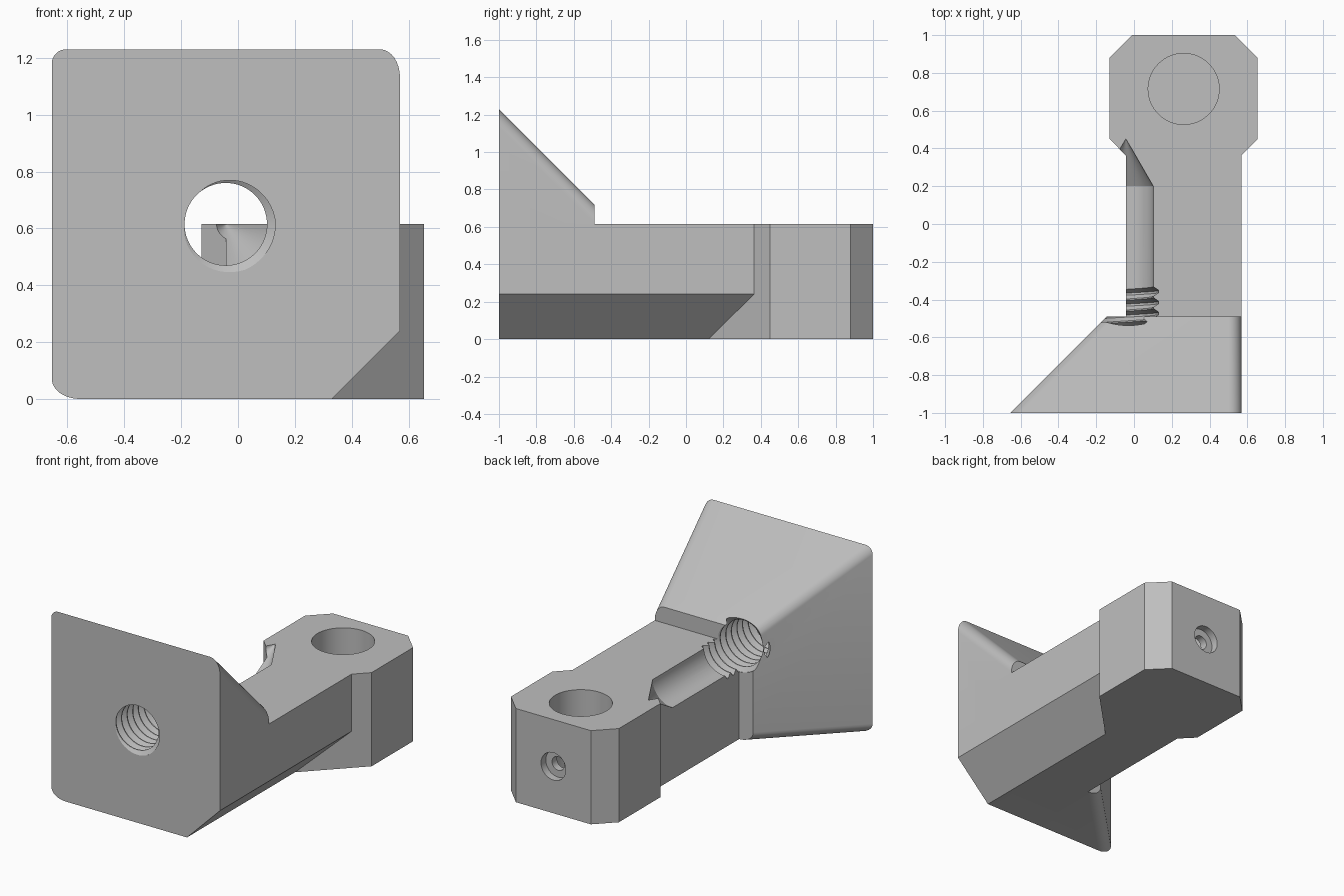
import bpy, bmesh, math
from mathutils import Vector

default = bpy.data.objects.get("Cube")
if default:
    bpy.data.objects.remove(default, do_unlink=True)

grey = bpy.data.materials.new("plain grey")
grey.use_nodes = True
colour = (0.52, 0.52, 0.52, 1)
grey.diffuse_color = colour
grey.node_tree.nodes["Principled BSDF"].inputs["Base Color"].default_value = colour

RIGHT, INNER, TOP = 0.57, -0.043, 0.615      # arm sides and height
CHAMFER = [(0.33, 0), (RIGHT, 0.24)]         # cut along the lower right edge
HEAD_X, HOLE_Y = 0.263, 0.715                # centre of the head and its socket


def finish(name, bm):
    bmesh.ops.recalc_face_normals(bm, faces=bm.faces[:])
    mesh = bpy.data.meshes.new(name)
    bm.to_mesh(mesh)
    bm.free()
    mesh.materials.append(grey)
    obj = bpy.data.objects.new(name, mesh)
    bpy.context.collection.objects.link(obj)
    return obj


def loft(name, rings):
    """Closed solid through rings of equal length."""
    bm = bmesh.new()
    rows = [[bm.verts.new(p) for p in ring] for ring in rings]
    n = len(rows[0])
    for a, b in zip(rows, rows[1:]):
        for i in range(n):
            j = (i + 1) % n
            bm.faces.new((a[i], a[j], b[j], b[i]))
    bm.faces.new(rows[0])
    bm.faces.new(rows[-1])
    return finish(name, bm)


def turned(name, centre, axis, profile, n=64):
    """Solid of revolution along y or z from (position, radius) pairs."""
    rings = []
    for pos, r in profile:
        ring = []
        for i in range(n):
            t = math.tau * i / n
            u, v = centre[0] + r * math.cos(t), centre[1] + r * math.sin(t)
            ring.append((u, pos, v) if axis == "y" else (u, v, pos))
        rings.append(ring)
    return loft(name, rings)


def helix_cutter(name, cx, cz, start, end, pitch, root, crest, n=48):
    """Screw-shaped solid whose ridges cut the thread grooves."""
    profile = [(0, root), (0.4, crest), (0.6, crest), (1, root)]
    steps = len(profile) - 1
    turns = int((end - start) / pitch)
    bm = bmesh.new()
    rows = []
    for k in range(turns * steps + 1):
        frac, r = profile[k % steps]
        row = []
        for j in range(n):
            t = math.tau * j / n
            y = end - turns * pitch + pitch * (k // steps + frac + j / n - 1)
            row.append(bm.verts.new((cx + r * math.cos(t), y, cz + r * math.sin(t))))
        rows.append(row)

    def at(k, j):
        return rows[k][j] if j < n else rows[k + steps][0]

    last = len(rows) - 1
    for k in range(last):
        for j in range(n):
            if j == n - 1 and k + 1 + steps > last:
                continue
            bm.faces.new((at(k, j), at(k, j + 1), at(k + 1, j + 1), at(k + 1, j)))
    # End caps follow the spiral rim and the seam
    low = rows[0] + [rows[k][0] for k in range(steps, 0, -1)]
    high = rows[last] + [rows[k][n - 1] for k in range(last - steps, last)]
    for rim in (low, high):
        mid = sum((v.co.y for v in rim), 0.0) / len(rim)
        hub = bm.verts.new((cx, mid, cz))
        for i, v in enumerate(rim):
            bm.faces.new((v, rim[(i + 1) % len(rim)], hub))
    return finish(name, bm)


def combine(target, tool, operation):
    mod = target.modifiers.new(operation.lower(), "BOOLEAN")
    mod.operation, mod.solver, mod.object = operation, "EXACT", tool
    bpy.context.view_layer.objects.active = target
    bpy.ops.object.modifier_apply(modifier=mod.name)
    bpy.data.objects.remove(tool, do_unlink=True)


def corner(x, z, sx, sz, a, b, start, n=8):
    """Quarter-ellipse fillet, starting at the given angle."""
    cx, cz = x - sx * a, z - sz * b
    angles = [math.radians(start + 90 * i / n) for i in range(n + 1)]
    return [(cx + a * math.cos(t), cz + b * math.sin(t)) for t in angles]


def flange_ring(y, left, top):
    pts = corner(left, 0, -1, -1, 0.1, 0.07, 180) + CHAMFER
    pts += corner(RIGHT, top, 1, 1, 0.07, 0.1, 0)
    pts += corner(left, top, -1, 1, 0.05, 0.05, 90)
    return [(x, y, z) for x, z in pts]


# Tapered front flange
body = loft("mounting_bracket", [flange_ring(-1, -0.655, 1.23),
                                 flange_ring(-0.49, -0.145, 0.72)])

# Square arm with its lower edge chamfered
arm = [(INNER, 0)] + CHAMFER + [(RIGHT, TOP), (INNER, TOP)]
combine(body, loft("arm", [[(x, y, z) for x, z in arm] for y in (-0.8, 0.5)]), "UNION")

# Wider head, its neck running back under the arm
half = [(0.067, 0.12), (0.392, 0.45), (0.392, 0.88), (0.272, 1)]
outline = [(HEAD_X + x, y) for x, y in half]
outline += [(HEAD_X - x, y) for x, y in reversed(half)]
combine(body, loft("head", [[(x, y, z) for x, y in outline] for z in (0, TOP)]), "UNION")

# Long pilot bore with a drill-point end, and the thread around its front
combine(body, turned("bore", (INNER, TOP), "y",
                     [(-1.2, 0.145), (0.2, 0.145), (0.45, 0.001)]), "DIFFERENCE")
combine(body, helix_cutter("thread", INNER, TOP, -1.2, -0.27, 0.058, 0.14, 0.174),
        "DIFFERENCE")

# Blind socket in the head, and the stepped screw hole leading into it
combine(body, turned("socket", (HEAD_X, HOLE_Y), "z", [(0.08, 0.188), (0.8, 0.188)]),
        "DIFFERENCE")
combine(body, turned("screw_hole", (HEAD_X, TOP / 2), "y",
                     [(HOLE_Y, 0.045), (0.95, 0.045), (0.95, 0.09), (1.1, 0.09)], 40),
        "DIFFERENCE")

# Smooth the curves, keep the edges crisp
bpy.ops.object.select_all(action="DESELECT")
body.select_set(True)
bpy.context.view_layer.objects.active = body
bpy.ops.object.shade_smooth_by_angle(angle=math.radians(25))
